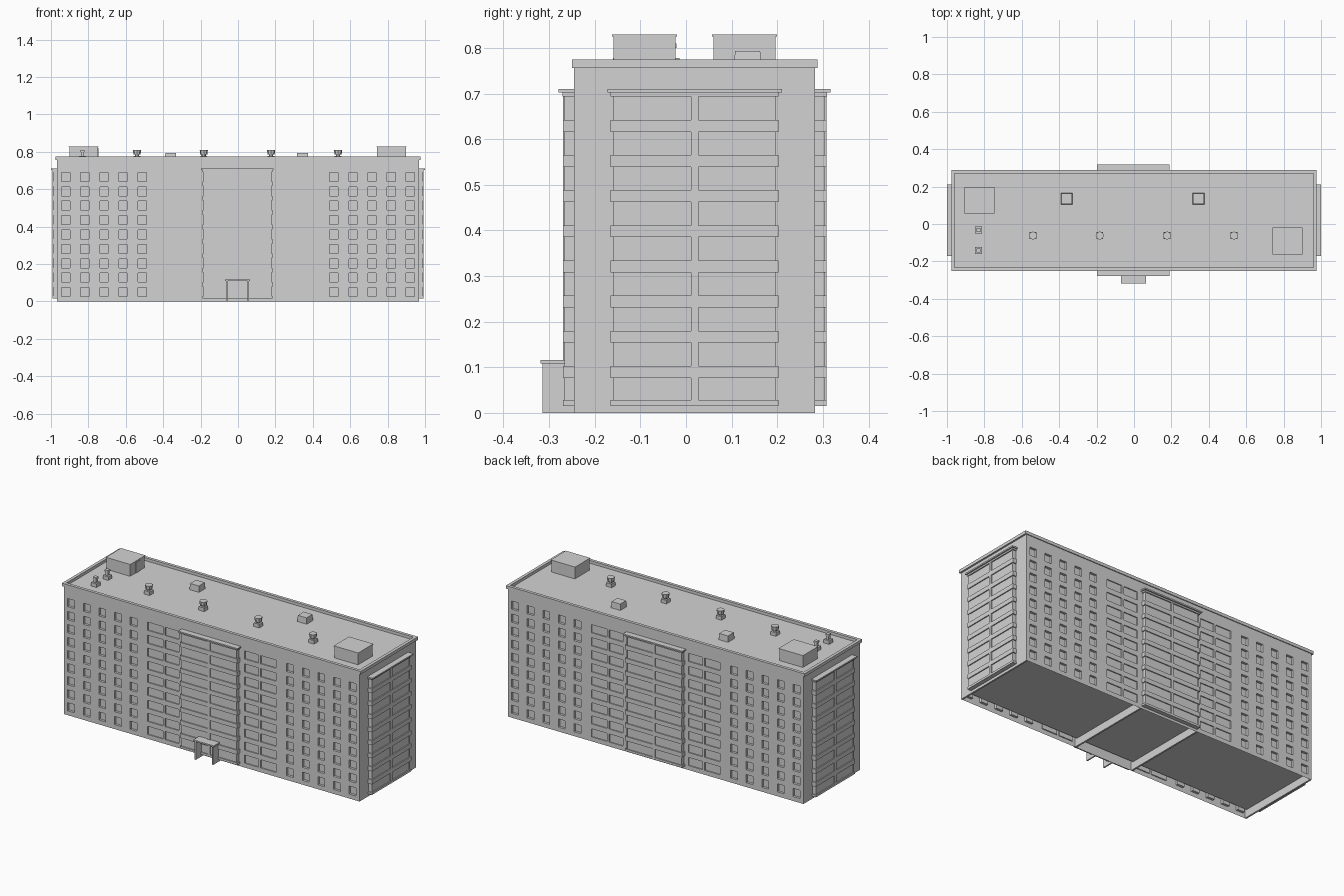
import bpy, bmesh
from math import radians
from mathutils import Matrix, Vector

old = bpy.data.objects.get("Cube")
if old:
    bpy.data.objects.remove(old)

grey = bpy.data.materials.new("concrete_grey")
grey.use_nodes = True
grey.diffuse_color = (0.65, 0.65, 0.65, 1)
grey.node_tree.nodes["Principled BSDF"].inputs["Base Color"].default_value = grey.diffuse_color

# Overall sizes
HX, Y0, Y1, ROOF, FLOOR = 0.967, -0.245, 0.283, 0.756, 0.077
MID = (Y0 + Y1) / 2
FLOORS = 9


def finish(name, bm, matrix=Matrix()):
    mesh = bpy.data.meshes.new(name)
    bm.to_mesh(mesh)
    bm.free()
    mesh.materials.append(grey)
    obj = bpy.data.objects.new(name, mesh)
    obj.matrix_world = matrix
    bpy.context.collection.objects.link(obj)
    return obj


def add_box(bm, x0, x1, y0, y1, z0, z1):
    lo, hi = Vector((x0, y0, z0)), Vector((x1, y1, z1))
    m = Matrix.Translation((lo + hi) / 2) @ Matrix.Diagonal((*(hi - lo), 1))
    return bmesh.ops.create_cube(bm, size=1, matrix=m)["verts"]


def boxes(name, items, matrix=Matrix()):
    bm = bmesh.new()
    for item in items:
        add_box(bm, *item)
    return finish(name, bm, matrix)


def side(x, y, angle):
    return Matrix.Translation((x, y, 0)) @ Matrix.Rotation(radians(angle), 4, 'Z')


# Long facade: a grid whose window cells are pushed inward, wide ones less
def facade(name, matrix):
    openings = [(0.215, 0.305), (0.32, 0.42)]
    for i in range(5):
        c = 0.513 + 0.1018 * i
        openings.append((c - 0.0225, c + 0.0225))
    openings += [(-b, -a) for a, b in openings]
    openings.sort()
    rows = [(0.026 + FLOOR * k, 0.074 + FLOOR * k) for k in range(FLOORS)]
    xs = [-HX] + [v for o in openings for v in o] + [HX]
    zs = [0] + [v for r in rows for v in r] + [ROOF]
    bm = bmesh.new()
    grid = [[bm.verts.new((x, 0, z)) for x in xs] for z in zs]
    windows, strips = [], []
    for j in range(len(zs) - 1):
        for i in range(len(xs) - 1):
            f = bm.faces.new((grid[j][i], grid[j][i + 1], grid[j + 1][i + 1], grid[j + 1][i]))
            if i % 2 and j % 2:
                (strips if xs[i + 1] - xs[i] > 0.06 else windows).append(f)
    bm.normal_update()
    bmesh.ops.inset_individual(bm, faces=windows, thickness=0, depth=-0.014)
    bmesh.ops.inset_individual(bm, faces=strips, thickness=0, depth=-0.006)
    finish(name, bm, matrix)


# Glazed bay: panel, floor bands, centre and edge posts, cap (outward is local -y)
def bay(name, half, matrix):
    h = half - 0.006
    boxes(name + "_panel", [(-h, h, -0.019, 0, 0.015, 0.70)], matrix)
    bands = [(-half, half, -0.025, 0, 0.015, 0.028)]
    for k in range(1, FLOORS):
        z = 0.013 + FLOOR * k
        bands.append((-half, half, -0.025, 0, z - 0.013, z + 0.013))
    boxes(name + "_bands", bands, matrix)
    boxes(name + "_posts", [(-0.008, 0.008, -0.0245, 0, 0.016, 0.70),
                            (-h, -h + 0.006, -0.021, 0, 0.016, 0.70),
                            (h - 0.006, h, -0.021, 0, 0.016, 0.70)], matrix)
    boxes(name + "_cap", [(-half, half, -0.026, 0, 0.693, 0.702),
                          (-half - 0.007, half + 0.007, -0.034, 0, 0.702, 0.71)], matrix)


facade("front_facade", side(0, Y0, 0))
facade("back_facade", side(0, Y1, 180))
bay("front_bay", 0.187, side(-0.003, Y0, 0))
bay("back_bay", 0.187, side(-0.003, Y1, 180))
bay("left_bay", 0.184, side(HX, MID, 90))
bay("right_bay", 0.184, side(-HX, MID, -90))

# End walls, roof and parapet
boxes("end_walls", [(s * HX - 0.01 * (s > 0), s * HX + 0.01 * (s < 0), Y0, Y1, 0, ROOF)
                    for s in (-1, 1)])
boxes("roof", [(-HX, HX, Y0, Y1, ROOF - 0.012, ROOF + 0.001)])
E, T, TOP = 0.01, 0.018, 0.774
boxes("parapet", [(-HX - E, HX + E, Y0 - E / 2, Y0 + T - E / 2, ROOF, TOP),
                  (-HX - E, HX + E, Y1 - T + E / 2, Y1 + E / 2, ROOF, TOP),
                  (-HX - E, -HX - E + T, Y0, Y1, ROOF, TOP),
                  (HX + E - T, HX + E, Y0, Y1, ROOF, TOP)])

# Open underside: low ceiling and thin cross walls
boxes("ground_ceiling", [(-HX + 0.005, HX - 0.005, Y0 + 0.015, Y1 - 0.015, 0.045, 0.055)])
boxes("cross_walls", [(x - 0.005, x + 0.005, Y0, Y1, 0, 0.05) for x in (-0.19, 0.19)])

# Entrance porch
boxes("porch_walls", [(-0.063, -0.055, -0.315, Y0, 0, 0.108),
                      (0.05, 0.058, -0.315, Y0, 0, 0.108)])
boxes("porch_roof", [(-0.07, 0.065, -0.319, Y0, 0.108, 0.116)])

# Roof huts with thin lids
for name, x, y in (("right_hut", -0.825, 0.128), ("left_hut", 0.82, -0.091)):
    boxes(name, [(x - 0.077, x + 0.077, y - 0.068, y + 0.068, ROOF, 0.826),
                 (x - 0.08, x + 0.08, y - 0.071, y + 0.071, 0.825, 0.829)])
boxes("hut_door", [(-0.749, -0.745, 0.109, 0.146, ROOF, 0.82)])

# Tapered roof hatches
for x in (-0.36, 0.345):
    bm = bmesh.new()
    verts = add_box(bm, x - 0.031, x + 0.031, 0.105, 0.165, ROOF, 0.793)
    for v in verts:
        if v.co.z > 0.78:
            v.co.x += (x - v.co.x) * 0.08
            v.co.y += (0.135 - v.co.y) * 0.08
    finish("roof_hatch", bm)

# Vents: square base, stem and flared eight-sided head
for x in (-0.54, -0.183, 0.177, 0.535):
    bm = bmesh.new()
    add_box(bm, x - 0.018, x + 0.018, -0.08, -0.044, ROOF, 0.778)
    for r0, r1, z0, z1 in ((0.011, 0.011, 0.775, 0.79), (0.019, 0.022, 0.786, 0.81)):
        bmesh.ops.create_cone(bm, cap_ends=True, segments=8, radius1=r0, radius2=r1, depth=z1 - z0,
                              matrix=Matrix.Translation((x, -0.062, (z0 + z1) / 2)))
    finish("roof_vent", bm)

# Small chimneys
for y in (-0.032, -0.142):
    x = -0.832
    boxes("chimney", [(x - 0.018, x + 0.018, y - 0.018, y + 0.018, ROOF, 0.778),
                      (x - 0.008, x + 0.008, y - 0.008, y + 0.008, 0.775, 0.805),
                      (x - 0.011, x + 0.011, y - 0.011, y + 0.011, 0.8, 0.81)])
